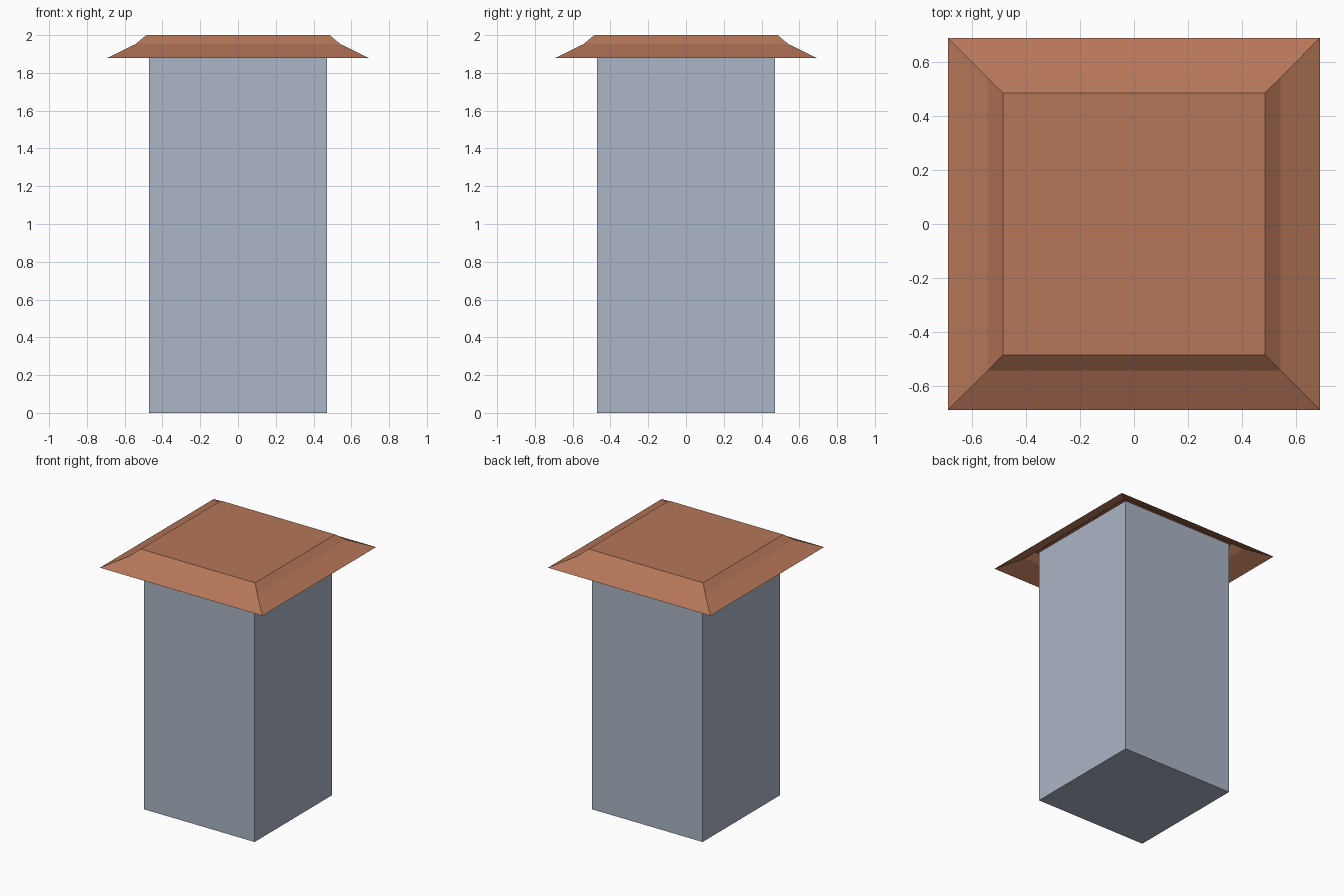
import bpy
import bmesh

if "Cube" in bpy.data.objects:
    bpy.data.objects.remove(bpy.data.objects["Cube"])


def material(name, color):
    m = bpy.data.materials.new(name)
    m.diffuse_color = (*color, 1.0)
    m.use_nodes = True
    m.node_tree.nodes["Principled BSDF"].inputs["Base Color"].default_value = m.diffuse_color
    return m


def square_loft(name, rings, mat, cap_bottom):
    """Loft square rings given as (half width, z); always capped on top."""
    bm = bmesh.new()
    loops = [[bm.verts.new((sx * h, sy * h, z))
              for sx, sy in ((-1, -1), (1, -1), (1, 1), (-1, 1))]
             for h, z in rings]
    for low, high in zip(loops, loops[1:]):
        for i in range(4):
            j = (i + 1) % 4
            bm.faces.new((low[i], low[j], high[j], high[i]))
    bm.faces.new(loops[-1])
    if cap_bottom:
        bm.faces.new(loops[0][::-1])
    mesh = bpy.data.meshes.new(name)
    bm.to_mesh(mesh)
    bm.free()
    mesh.materials.append(mat)
    obj = bpy.data.objects.new(name, mesh)
    bpy.context.collection.objects.link(obj)
    return obj


stone = material("blue_grey_stone", (0.413, 0.462, 0.558))
clay = material("terracotta", (0.468, 0.181, 0.098))

# Square shaft, ending just beneath the roof top
square_loft("shaft", [(0.47, 0.0), (0.47, 1.995)], stone, True)

# Thin hollow roof: wide eave, steeper upper slope, flat top
square_loft("roof", [(0.69, 1.88), (0.543, 1.952), (0.486, 2.0)], clay, False)
